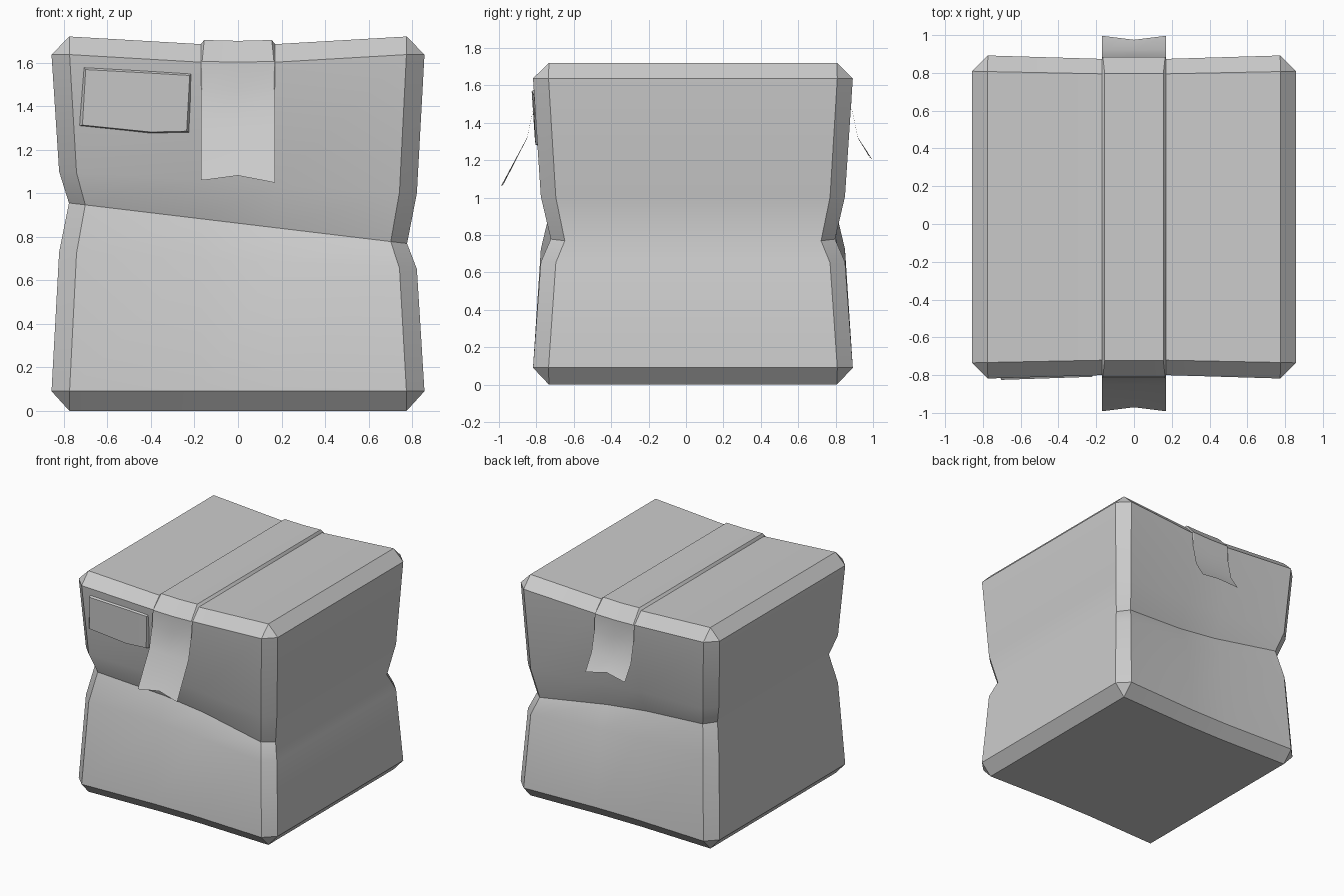
import bpy, bmesh, math

if "Cube" in bpy.data.objects:
    bpy.data.objects.remove(bpy.data.objects["Cube"])

YC = 0.037   # body is slightly off-centre because of the tape tails
TW = 0.17    # tape half width


def finish(name, bm, angle):
    bmesh.ops.remove_doubles(bm, verts=bm.verts, dist=0.0005)
    bmesh.ops.recalc_face_normals(bm, faces=bm.faces)
    me = bpy.data.meshes.new(name)
    bm.to_mesh(me)
    bm.free()
    ob = bpy.data.objects.new(name, me)
    bpy.context.collection.objects.link(ob)
    bpy.ops.object.select_all(action='DESELECT')
    bpy.context.view_layer.objects.active = ob
    ob.select_set(True)
    bpy.ops.object.shade_smooth_by_angle(angle=math.radians(angle))
    return ob


def bridge(bm, a, b, closed=False):
    n = len(a)
    for i in range(n if closed else n - 1):
        j = (i + 1) % n
        vs = list(dict.fromkeys([a[i], a[j], b[j], b[i]]))
        bm.faces.new(vs)


# Crumpled carton: stacked rings with chamfered corners and a tilted crease
def ring(bm, z, tilt, hx, hy, cut, inset, sag):
    cx, cy = hx - cut, hy - cut
    if cut == 0:
        cx, cy = hx, hy
    half = [(hx, -cy), (hx, cy), (cx, hy), (TW, hy - inset),
            (-TW, hy - inset), (-cx, hy)]
    pts = half + [(-x, -y) for x, y in half]
    out = []
    for x, y in pts:
        drop = sag if abs(x) < 0.2 else 0
        out.append(bm.verts.new((x, y + YC, z + tilt * x - drop)))
    return out


levels = [  # z, tilt, half x, half y, corner cut, centre inset, sag
    (0.0, 0, 0.775, 0.77, 0, 0.02, 0),
    (0.09, 0, 0.857, 0.855, 0.083, 0.025, 0),
    (0.69, -0.047, 0.822, 0.813, 0.08, 0.04, 0),
    (0.862, -0.12, 0.777, 0.76, 0.075, 0.06, 0),
    (1.05, -0.06, 0.822, 0.813, 0.08, 0.04, 0),
    (1.637, 0, 0.857, 0.855, 0.083, 0.018, 0.035),
    (1.72, 0, 0.775, 0.77, 0, 0.012, 0.035)]
bm = bmesh.new()
rings = [ring(bm, *lv) for lv in levels]
for a, b in zip(rings, rings[1:]):
    bridge(bm, a, b, True)
for r in (rings[0], rings[-1]):
    # caps: merged corner pairs leave four columns from back to front
    bridge(bm, [r[2], r[3], r[4], r[5]], [r[11], r[10], r[9], r[8]])
    bm.faces.new([r[0], r[1], r[2], r[11]])
    bm.faces.new([r[5], r[6], r[7], r[8]])
bmesh.ops.dissolve_degenerate(bm, edges=bm.edges, dist=0.0005)
finish("carton", bm, 33)

# Packing tape: low raised section over the lid with loose notched tails
path = [  # y, z, inner half width, raise in y, raise in z
    (-0.99, 1.055, 0.16, 0, 0), (-0.85, 1.32, 0.163, 0, 0),
    (-0.815, 1.48, 0.163, 0, 0), (-0.803, 1.602, 0.165, -0.008, 0.004),
    (-0.722, 1.686, 0.155, 0, 0.018), (0.796, 1.686, 0.155, 0, 0.018),
    (0.877, 1.602, 0.165, 0.008, 0.004), (0.885, 1.48, 0.163, 0, 0),
    (0.92, 1.32, 0.163, 0, 0), (0.995, 1.20, 0.16, 0, 0)]
bm = bmesh.new()
rows = []
for i, (y, z, w, ry, rz) in enumerate(path):
    end = i in (0, len(path) - 1)
    s = 1 if y > 0 else -1
    row = []
    for x, up in ((-TW, 0), (-w, 1), (0, 1), (w, 1), (TW, 0)):
        mid = end and x == 0
        row.append(bm.verts.new((x, y + ry * up - (0.02 * s if mid else 0),
                                 z + rz * up + (0.03 if mid else 0)
                                 - (0.03 * x if end else 0)
                                 - (0.004 if x == 0 else 0))))
    rows.append(row)
for a, b in zip(rows, rows[1:]):
    bridge(bm, a, b)
finish("packing_tape", bm, 30)


# Document pouch: thin raised panel on the front, bowed along its lower edge
def wall(x, z):
    return -0.818 + (1.637 - z) * 0.068 + 0.018 * (x + 0.775) / 0.605


outer = [(-0.71, 1.58), (-0.46, 1.567), (-0.213, 1.552),
         (-0.226, 1.28), (-0.40, 1.276), (-0.73, 1.31)]
inner = [(-0.70, 1.568), (-0.46, 1.555), (-0.222, 1.541),
         (-0.236, 1.285), (-0.40, 1.281), (-0.715, 1.313)]
bm = bmesh.new()
base = [bm.verts.new((x, wall(x, z) + 0.005, z)) for x, z in outer]
face = [bm.verts.new((x, wall(x, z) - 0.014 - (0.008 if i == 4 else 0), z))
        for i, (x, z) in enumerate(inner)]
bridge(bm, base, face, True)
bridge(bm, face[:3], face[:2:-1])
finish("document_pouch", bm, 30)
